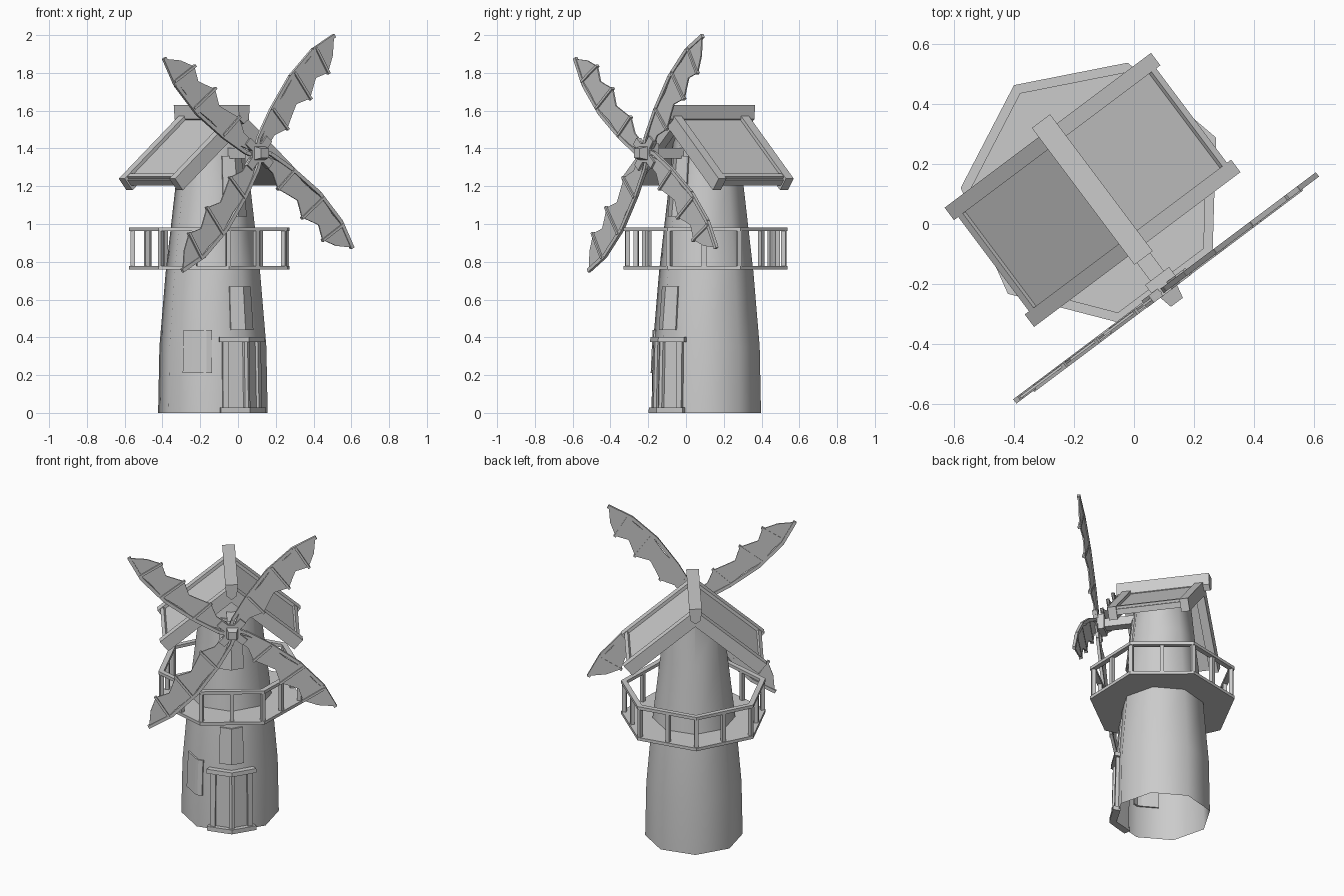
import bpy, bmesh
from math import sin, cos, pi, radians, atan2
from mathutils import Matrix, Vector

if "Cube" in bpy.data.objects:
    bpy.data.objects.remove(bpy.data.objects["Cube"])

# Mill is modelled facing -y on its own axis, then turned and moved into place
PLACE = Matrix.Translation((-0.133, 0.107, 0)) @ Matrix.Rotation(atan2(0.6, 0.8), 4, 'Z')


def finish(name, bm, smooth=None):
    bmesh.ops.recalc_face_normals(bm, faces=bm.faces)
    bm.transform(PLACE)
    me = bpy.data.meshes.new(name)
    bm.to_mesh(me)
    bm.free()
    ob = bpy.data.objects.new(name, me)
    bpy.context.collection.objects.link(ob)
    if smooth:
        bpy.ops.object.select_all(action='DESELECT')
        ob.select_set(True)
        bpy.context.view_layer.objects.active = ob
        bpy.ops.object.shade_smooth_by_angle(angle=radians(smooth))
    return ob


def loft(bm, rings, caps=True):
    vs = [[bm.verts.new(p) for p in r] for r in rings]
    n = len(vs[0])
    for a, b in zip(vs, vs[1:]):
        for i in range(n):
            j = (i + 1) % n
            bm.faces.new((a[i], a[j], b[j], b[i]))
    if caps:
        bm.faces.new(vs[0][::-1])
        bm.faces.new(vs[-1])


def prism_y(bm, pts, y0, y1):
    loft(bm, [[(x, y, z) for x, z in pts] for y in (y0, y1)])


def bar(bm, p, q, w, h, up=(0, 0, 1)):
    p, q = Vector(p), Vector(q)
    side = (q - p).cross(Vector(up)).normalized()
    top = side.cross(q - p).normalized()
    loft(bm, [[c + side * w / 2 * a + top * h / 2 * b
               for a, b in ((-1, -1), (1, -1), (1, 1), (-1, 1))] for c in (p, q)])


# Tower: tapered octagon, open below, cut to the slopes of the roof
PROFILE = [(0, .293), (.35, .286), (.75, .252), (1.2, .2), (1.6, .16)]


def tower_r(z):
    for (z0, r0), (z1, r1) in zip(PROFILE, PROFILE[1:]):
        if z <= z1:
            return r0 + (r1 - r0) * (z - z0) / (z1 - z0)
    return PROFILE[-1][1]


def polar(phi, r, z):
    return (r * sin(phi), -r * cos(phi), z)


bm = bmesh.new()
loft(bm, [[polar(k * pi / 4, r, z) for k in range(8)] for z, r in PROFILE], caps=False)
for s in (1, -1):
    bmesh.ops.bisect_plane(bm, geom=bm.verts[:] + bm.edges[:] + bm.faces[:],
                           plane_co=(0, 0, 1.535), plane_no=(.837 * s, 0, 1), clear_outer=True)
finish("tower", bm, 50)


# Panels that wrap around the octagonal wall
def wrap(bm, centre, half, z0, z1, out, inn=-.01, n=6):
    rings = []
    for i in range(n + 1):
        phi = radians(centre - half + 2 * half * i / n)
        k = cos(pi / 8) / cos(phi % (pi / 4) - pi / 8)
        rings.append([polar(phi, tower_r(z) * k + o, z)
                      for z, o in ((z0, inn), (z0, out), (z1, out), (z1, inn))])
    loft(bm, rings)


for name, c, half, z0, z1 in (("front_window", 0, 16, .44, .67),
                              ("side_window", -55, 17, .21, .44),
                              ("balcony_door", 0, 21, 1.04, 1.36)):
    bm = bmesh.new()
    wrap(bm, c, half, z0, z1, .01)
    finish(name, bm)

# Front door: panel, lintel, sill and three upright boards
bm = bmesh.new()
wrap(bm, 0, 25, .01, .385, .006)
finish("door_panel", bm)
bm = bmesh.new()
wrap(bm, 0, 30, .375, .402, .035)
wrap(bm, 0, 29, 0, .028, .035)
for c in (-23, 0, 23):
    wrap(bm, c, 3.2, .02, .38, .022, n=2)
finish("door_frame", bm)

# Balcony: seven-sided deck, top rail and posts at corners and mid-sides
corner = [polar(pi + k * 2 * pi / 7, 1, 0) for k in range(7)]


def ring(r, z):
    return [(x * r, y * r, z) for x, y, _ in corner]


bm = bmesh.new()
loft(bm, [ring(.445, .758), ring(.445, .778)])
finish("balcony_deck", bm)
bm = bmesh.new()
loft(bm, [ring(.41, .962), ring(.445, .962), ring(.445, .982), ring(.41, .982), ring(.41, .962)],
     caps=False)
bmesh.ops.remove_doubles(bm, verts=bm.verts, dist=1e-5)
finish("balcony_rail", bm)
bm = bmesh.new()
for k in range(7):
    a, b = Vector(corner[k]), Vector(corner[(k + 1) % 7])
    for p in (a, (a + b) / 2):
        p = p * .425
        bar(bm, p + Vector((0, 0, .77)), p + Vector((0, 0, .97)), .024, .024, p)
finish("balcony_posts", bm)


# Roof: chevron sections with perpendicular thickness
def chevron(x, top, thick):
    t, s, c = .837, .642, .767
    xb, zb = x - thick * s, top - x * t - thick * c
    return [(0, top), (x, top - x * t), (xb, zb), (0, top - thick / c),
            (-xb, zb), (-x, top - x * t)]


bm = bmesh.new()
prism_y(bm, chevron(.41, 1.575, .035), -.21, .23)
finish("roof_panels", bm)
bm = bmesh.new()
for y in (-.24, .205):
    prism_y(bm, chevron(.43, 1.60, .08), y, y + .052)
finish("barge_boards", bm)
bm = bmesh.new()
for s in (-1, 1):
    bar(bm, (s * .39, -.2, 1.243), (s * .39, .22, 1.243), .025, .04, (s * .642, 0, .767))
finish("eave_battens", bm)
bm = bmesh.new()
prism_y(bm, [(-.038, 1.63), (.038, 1.63), (.032, 1.555), (0, 1.53), (-.032, 1.555)], -.275, .295)
finish("ridge_beam", bm)

# Hub and shaft
HZ, D = 1.375, .40


def square(h, d):
    return [(a * h, -d, HZ + b * h) for a, b in ((-1, -1), (1, -1), (1, 1), (-1, 1))]


bm = bmesh.new()
loft(bm, [square(.028, .1), square(.028, .38)])
finish("sail_shaft", bm)
bm = bmesh.new()
loft(bm, [square(.05, .35), square(.05, .415)])
loft(bm, [square(.036, .41), square(.025, .46)])
finish("sail_hub", bm)

# Four sails: bowed spar, ribs and scalloped cloth, in (along, across) coordinates
SPAR = [(.02, .03), (.065, .05), (.23, .08), (.445, .097), (.65, .073), (.8, .014)]
RIBS = [((.24, .08), (.22, -.068)), ((.48, .095), (.44, -.082)), ((.67, .068), (.62, -.085))]
CLOTH = [(.03, .015), (.12, .048), (.24, .075), (.35, .072), (.48, .088), (.58, .066),
         (.67, .06), (.79, .012), (.71, -.045), (.62, -.078), (.55, -.035), (.52, -.045),
         (.44, -.075), (.36, -.025), (.3, -.04), (.22, -.062), (.14, -.02), (.04, -.025)]
spars, ribs, cloth = bmesh.new(), bmesh.new(), bmesh.new()
for k in range(4):
    a = radians(50 + 90 * k)

    def at(p, d=D):
        u, v = p
        return Vector((u * cos(a) - v * sin(a), -d, HZ + u * sin(a) + v * cos(a)))

    for p, q in zip(SPAR, SPAR[1:]):
        bar(spars, at(p), at(q), .02, .018, (0, 1, 0))
    for p, q in RIBS:
        bar(ribs, at(p, D + .004), at(q, D + .004), .014, .02, (0, 1, 0))
    bar(ribs, at((0, 0)), at((.1, .0)), .045, .03, (0, 1, 0))
    loft(cloth, [[at(p, d) for p in CLOTH] for d in (D - .004, D + .004)])
finish("sail_spars", spars)
finish("sail_ribs", ribs)
finish("sail_cloth", cloth)
